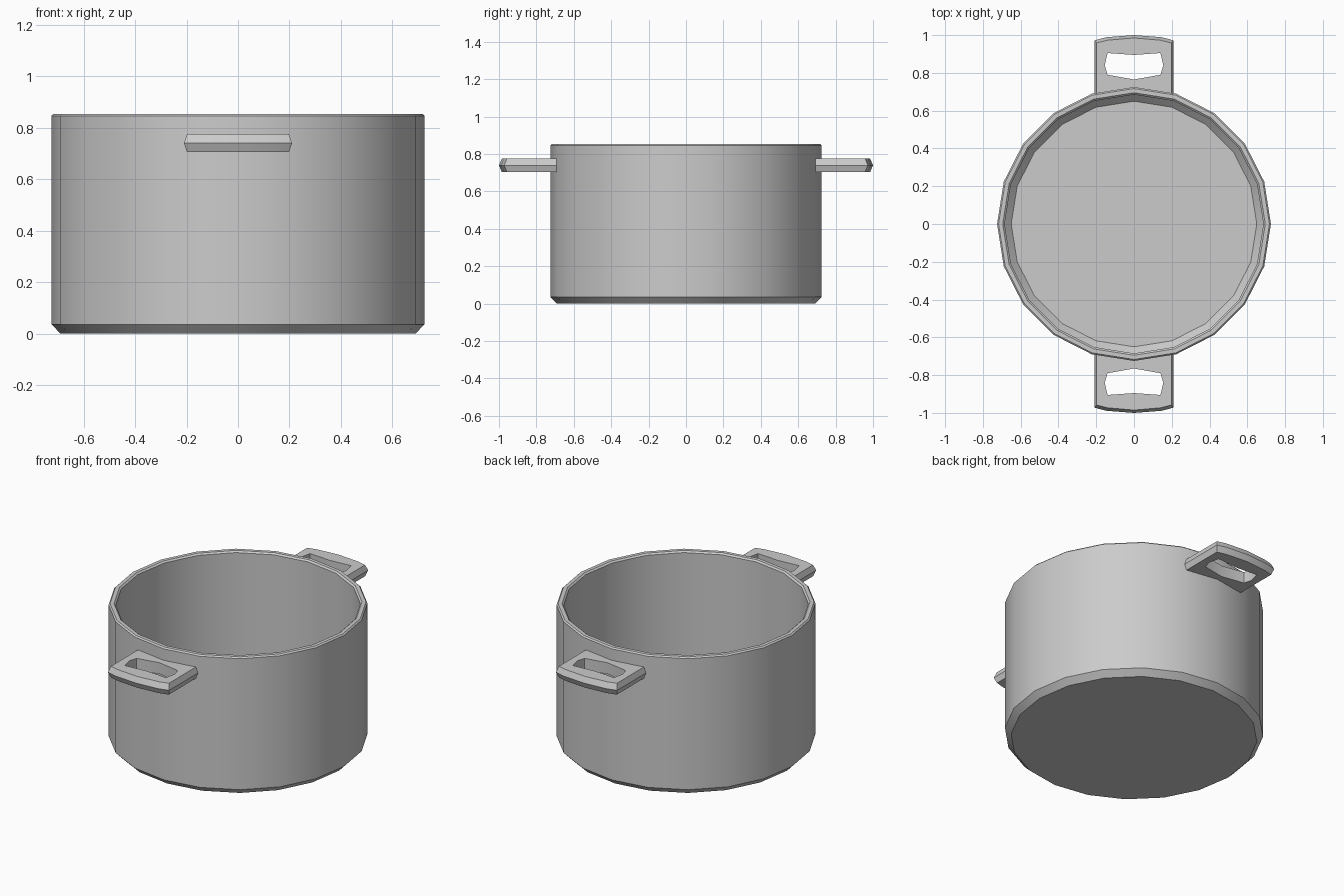
import bpy
import bmesh
from math import cos, sin, pi, radians

if "Cube" in bpy.data.objects:
    bpy.data.objects.remove(bpy.data.objects["Cube"])

SIDES = 20


def finish(name, bm):
    bmesh.ops.recalc_face_normals(bm, faces=bm.faces)
    mesh = bpy.data.meshes.new(name)
    bm.to_mesh(mesh)
    bm.free()
    obj = bpy.data.objects.new(name, mesh)
    bpy.context.collection.objects.link(obj)
    bpy.ops.object.select_all(action='DESELECT')
    obj.select_set(True)
    bpy.context.view_layer.objects.active = obj
    bpy.ops.object.shade_smooth_by_angle(angle=radians(30))
    return obj


def bridge(bm, a, b):
    n = len(a)
    for i in range(n):
        j = (i + 1) % n
        bm.faces.new((a[i], a[j], b[j], b[i]))


def make_pot():
    # Closed wall profile (radius, height), outside bottom to inside floor
    profile = [(0.69, 0), (0.725, 0.036), (0.725, 0.846), (0.717, 0.854),
               (0.695, 0.854), (0.685, 0.845), (0.685, 0.075), (0.65, 0.04)]
    bm = bmesh.new()
    rings = [[bm.verts.new((r * cos(2 * pi * i / SIDES), r * sin(2 * pi * i / SIDES), z))
              for i in range(SIDES)] for r, z in profile]
    for a, b in zip(rings, rings[1:]):
        bridge(bm, a, b)
    bm.faces.new(rings[0])
    bm.faces.new(rings[-1])
    finish("pot_body", bm)


def full_loop(half):
    # Mirror a half outline across x = 0
    return half + [(-x, y) for x, y in reversed(half[1:-1])]


def make_handle(name, angle):
    outer_mid = [(0, 0.705), (0.21, 0.68), (0.21, 0.84), (0.21, 0.972), (0.145, 0.989), (0, 1.0)]
    outer_edge = [(0, 0.705), (0.198, 0.68), (0.198, 0.84), (0.198, 0.958), (0.14, 0.973), (0, 0.985)]
    hole = [(0, 0.765), (0.14, 0.79), (0.155, 0.84), (0.14, 0.905), (0.07, 0.90), (0, 0.895)]
    # Loops run around the bar's cross-section
    section = [(hole, 0.705), (outer_edge, 0.705), (outer_mid, 0.74),
               (outer_edge, 0.775), (hole, 0.775)]
    bm = bmesh.new()
    c, s = cos(angle), sin(angle)
    loops = [[bm.verts.new((x * c - y * s, x * s + y * c, z)) for x, y in full_loop(half)]
             for half, z in section]
    for a, b in zip(loops, loops[1:] + loops[:1]):
        bridge(bm, a, b)
    finish(name, bm)


make_pot()
make_handle("back_handle", 0)
make_handle("front_handle", pi)
